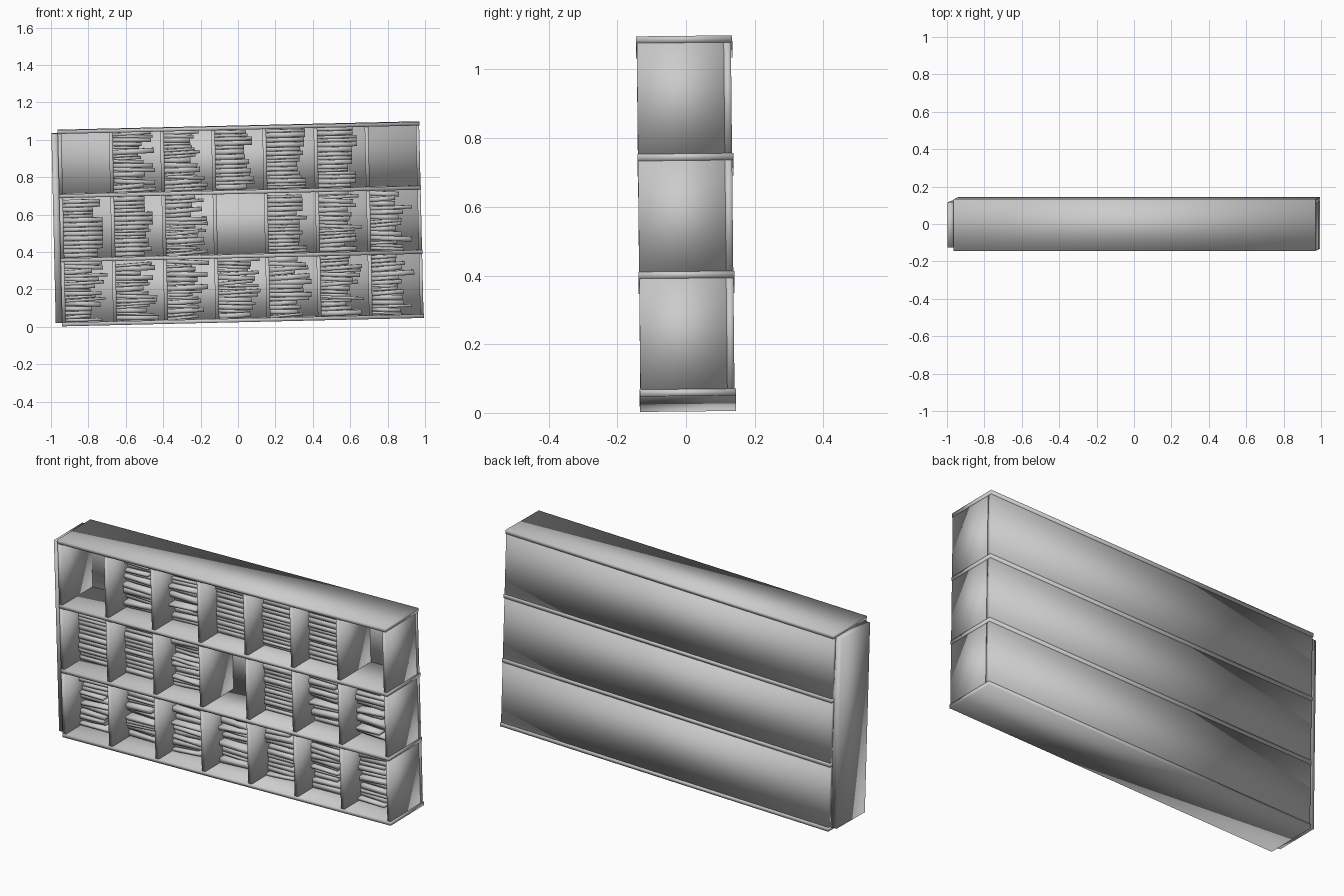
import bpy, bmesh, math, random
from mathutils import Matrix, Vector

random.seed(7)
if "Cube" in bpy.data.objects:
    bpy.data.objects.remove(bpy.data.objects["Cube"], do_unlink=True)

grey = bpy.data.materials.new("plain grey")
grey.use_nodes = True
colour = (0.6, 0.6, 0.6, 1)
grey.diffuse_color = colour
grey.node_tree.nodes["Principled BSDF"].inputs["Base Color"].default_value = colour

# The bookcase lies on its side with a slight lean
LEAN = (Matrix.Translation((0.015, 0, 0.551))
        @ Matrix.Rotation(math.radians(-1.33), 4, 'Y')
        @ Matrix.Rotation(math.radians(0.6), 4, 'X'))

HALF_LEN, HALF_DEPTH, BOARD = 0.9675, 0.14, 0.02
BACK = 0.115                      # inner face of the back panels
ROW = 0.343                       # spacing of the long boards
COLS = 7
PITCH = (2 * HALF_LEN - BOARD) / COLS


def add_box(bm, lo, hi, turn=Matrix.Identity(4)):
    """Box between two corners, turned about its own centre."""
    lo, hi = Vector(lo), Vector(hi)
    m = Matrix.Translation((lo + hi) / 2) @ turn @ Matrix.Diagonal((*(hi - lo), 1))
    bmesh.ops.create_cube(bm, size=1, matrix=m)


def finish(bm, name):
    """Make a softly shaded object from the boxes."""
    bm.transform(LEAN)
    mesh = bpy.data.meshes.new(name)
    for f in bm.faces:
        f.smooth = True
    bm.to_mesh(mesh)
    bm.free()
    mesh.materials.append(grey)
    ob = bpy.data.objects.new(name, mesh)
    bpy.context.collection.objects.link(ob)


def box(name, lo, hi):
    bm = bmesh.new()
    add_box(bm, lo, hi)
    finish(bm, name)


def books(name, x, z0, z1, messy):
    """Row of books standing on the divider face at x."""
    bm = bmesh.new()
    z = z0 + 0.003
    height = random.uniform(0.17, 0.21)
    while z < z1 - 0.015:
        thick = min(random.uniform(0.014, 0.028), z1 - z)
        # neat books come in matching runs, messy ones all differ
        if messy or random.random() < 0.5:
            height = random.uniform(0.13, 0.23) if messy else random.uniform(0.15, 0.21)
        front = random.uniform(-0.025, 0.03) if messy else random.uniform(-0.015, 0)
        tilt = math.radians(random.uniform(-4, 4)) if messy else 0
        add_box(bm, (x, front, z), (x + height, BACK - 0.005, z + thick - 0.001),
                Matrix.Rotation(tilt, 4, 'Y'))
        z += thick
    finish(bm, name)


# Long boards
for i in range(4):
    z = (i - 1.5) * ROW
    box(f"long_board_{i + 1}", (-HALF_LEN, -HALF_DEPTH, z - BOARD / 2),
        (HALF_LEN, HALF_DEPTH, z + BOARD / 2))

# Plinth at the foot end
box("plinth", (-HALF_LEN - 0.034, -0.12, -0.507), (-HALF_LEN, 0.12, 0.507))

EMPTY = {(2, 0), (2, 6), (1, 3)}
MESSY = {(2, 1), (2, 2), (1, 2), (1, 5), (1, 6)} | {(0, c) for c in range(COLS)}

for r in range(3):
    z0 = (r - 1.5) * ROW + BOARD / 2
    z1 = z0 + ROW - BOARD
    # Back panel of this row
    box(f"back_panel_{r + 1}", (-HALF_LEN + 0.002, BACK, z0),
        (HALF_LEN - 0.002, HALF_DEPTH - 0.004, z1))
    # Dividers and end panels
    for c in range(COLS + 1):
        x = -HALF_LEN + c * PITCH
        edge = 0.002 if c == COLS else 0
        box(f"divider_{r + 1}_{c + 1}", (x, -HALF_DEPTH + 0.002, z0),
            (x + BOARD - edge, BACK, z1))
        # Books
        if c < COLS and (r, c) not in EMPTY:
            books(f"books_{r + 1}_{c + 1}", x + BOARD, z0, z1, (r, c) in MESSY)
